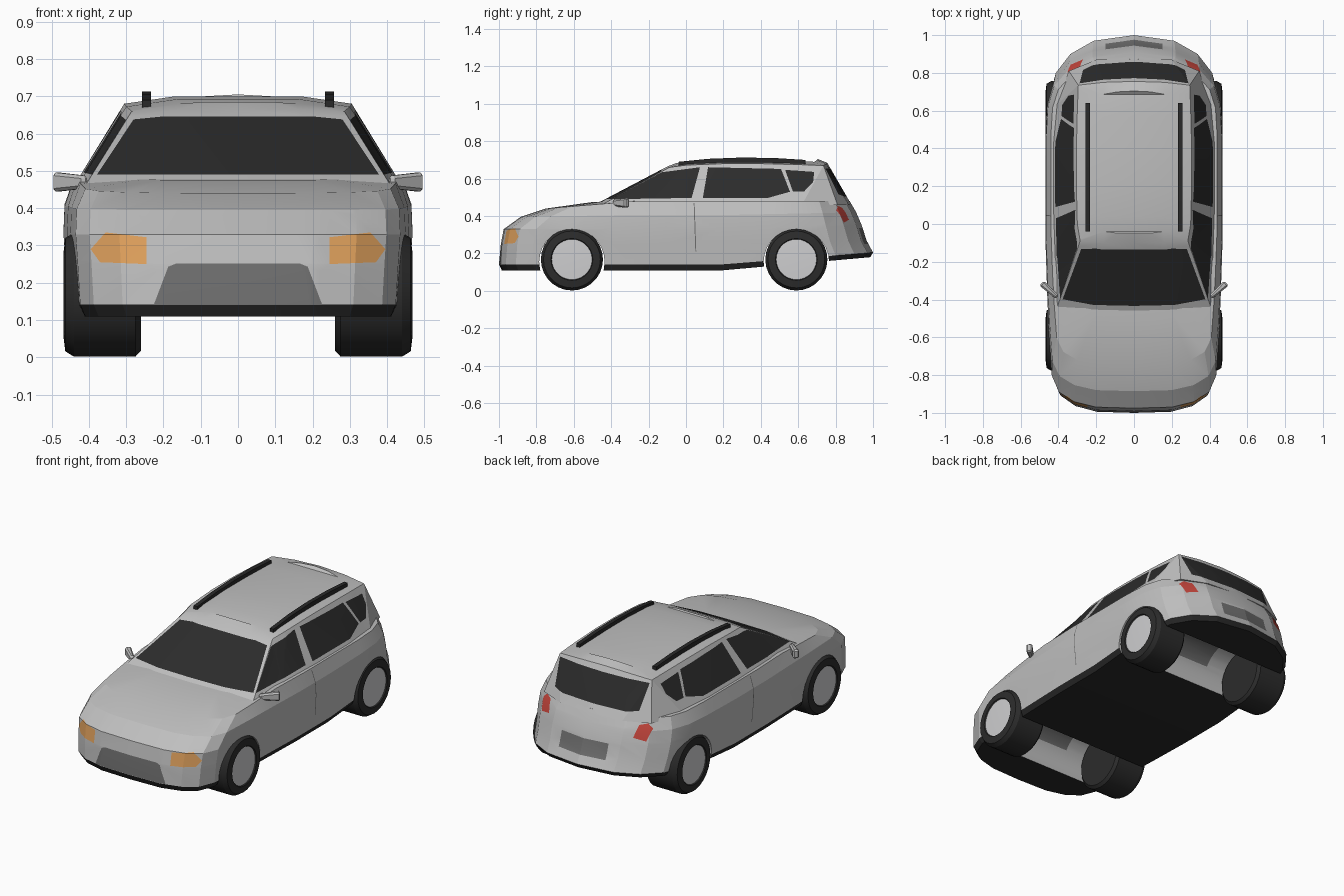
import bpy, bmesh, math
from mathutils import Vector, Matrix

if "Cube" in bpy.data.objects:
    bpy.data.objects.remove(bpy.data.objects["Cube"])


def material(name, r, g, b):
    m = bpy.data.materials.new(name)
    m.use_nodes = True
    m.diffuse_color = (r, g, b, 1)
    m.node_tree.nodes["Principled BSDF"].inputs["Base Color"].default_value = (r, g, b, 1)
    return m


PALETTE = [material("silver paint", .52, .52, .52), material("black trim", .022, .022, .022),
           material("dark glass", .025, .025, .025), material("tyre rubber", .025, .025, .025),
           material("wheel cover", .62, .62, .63), material("amber lamp", .75, .36, .11),
           material("red lamp", .55, .06, .045), material("grey grille", .16, .16, .16)]
SILVER, BLACK, GLASS, TYRE, COVER, AMBER, RED, GREY = range(len(PALETTE))


def finish(name, bm, smooth=None):
    bmesh.ops.recalc_face_normals(bm, faces=bm.faces)
    mesh = bpy.data.meshes.new(name)
    bm.to_mesh(mesh)
    bm.free()
    for m in PALETTE:
        mesh.materials.append(m)
    obj = bpy.data.objects.new(name, mesh)
    bpy.context.collection.objects.link(obj)
    if smooth:
        shade(obj, smooth)
    return obj


def shade(obj, degrees):
    bpy.ops.object.select_all(action='DESELECT')
    obj.select_set(True)
    bpy.context.view_layer.objects.active = obj
    bpy.ops.object.shade_smooth_by_angle(angle=math.radians(degrees))


def loft(rings, colours):
    """Skin half outlines (nose centre to tail centre), mirrored in x, with both caps."""
    bm = bmesh.new()
    right, left = [], []
    for ring in rings:
        r = [bm.verts.new(p) for p in ring]
        l = [bm.verts.new((-x, y, z)) for x, y, z in ring[1:-1]]
        right.append(r)
        left.append([r[0]] + l + [r[-1]])

    def strip(a, b, colour):
        for i in range(len(a) - 1):
            quad = list(dict.fromkeys((a[i], a[i + 1], b[i + 1], b[i])))
            bm.faces.new(quad).material_index = colour

    for side in (right, left):
        for k in range(len(rings) - 1):
            strip(side[k], side[k + 1], colours[k])
    strip(right[0], left[0], colours[0])
    strip(right[-1], left[-1], colours[-1])
    return bm


def paint(bm, outline, axes, facing, colour):
    """Cut a convex outline into the faces that look along the facing axis and colour them."""
    a, b = axes
    c = 3 - a - b
    mid = [sum(p[k] for p in outline) / len(outline) for k in (0, 1)]
    lo = [min(p[k] for p in outline) for k in (0, 1)]
    hi = [max(p[k] for p in outline) for k in (0, 1)]
    planes = []
    for p, q in zip(outline, outline[1:] + outline[:1]):
        co, no = Vector(), Vector()
        co[a], co[b] = p
        no[a], no[b] = q[1] - p[1], p[0] - q[0]
        if no[a] * (mid[0] - p[0]) + no[b] * (mid[1] - p[1]) > 0:
            no = -no
        planes.append((co, no.normalized()))

    def nearby():
        bm.normal_update()
        return [f for f in bm.faces if f.normal[c] * facing > .22 and all(
            max(v.co[x] for v in f.verts) > lo[k] and min(v.co[x] for v in f.verts) < hi[k]
            for k, x in enumerate(axes))]

    for co, no in planes:
        faces = nearby()
        edges = {e for f in faces for e in f.edges}
        verts = {v for f in faces for v in f.verts}
        bmesh.ops.bisect_plane(bm, geom=faces + list(edges) + list(verts), dist=1e-5,
                               plane_co=co, plane_no=no)
    for f in nearby():
        centre = f.calc_center_median()
        if all((centre - co).dot(no) < 1e-5 for co, no in planes):
            f.material_index = colour


def flip(outline):
    return [(-x, z) for x, z in outline]


def both(half):
    return half + flip(half)[::-1]


# Lower body: one plan outline, resized at each level
PLAN = [(0, 0), (.43, .003), (.68, .018), (.85, .045), (.93, .09), (.96, .2), (.98, .3),
        (1, .45), (1, .6), (1, .75), (.98, .84), (.91, .9), (.74, .95), (.47, .985), (0, 1)]
# Each level: nose y, tail y, half width, then height at nose, middle and tail
LEVELS = [(-.985, .985, .44, .11, .11, .18), (-1, 1, .455, .142, .142, .205),
          (-.99, .965, .462, .25, .25, .27), (-.975, .94, .468, .33, .33, .35),
          (-.885, .91, .465, .395, .405, .42), (-.75, .875, .44, .44, .48, .48),
          (-.5, .6, .3, .475, .488, .488)]


def level(nose, tail, width, z_nose, z_mid, z_tail):
    ring = []
    for x, t in PLAN:
        z = z_nose + (z_mid - z_nose) * min(1, t / .3)
        z += (z_tail - z_mid) * max(0, (t - .6) / .4)
        ring.append((x * width, nose + (tail - nose) * t, z))
    return ring


body = finish("lower_body", loft([level(*l) for l in LEVELS], [BLACK] + [SILVER] * 6))

# Wheel wells run right across the body
AXLES = (-.61, .59)
for y in AXLES:
    bm = bmesh.new()
    bmesh.ops.create_cone(bm, cap_ends=True, segments=28, radius1=.175, radius2=.175, depth=1.4,
                          matrix=Matrix.Translation((0, y, .155)) @ Matrix.Rotation(math.pi / 2, 4, 'Y'))
    cutter = finish("wheel_well_cutter", bm)
    cutter.hide_render = True
    cutter.hide_set(True)
    mod = body.modifiers.new("wheel_well", 'BOOLEAN')
    mod.operation, mod.solver, mod.object = 'DIFFERENCE', 'EXACT', cutter
bpy.context.view_layer.update()
carved = body.evaluated_get(bpy.context.evaluated_depsgraph_get())
bm = bmesh.new()
bm.from_mesh(carved.to_mesh())
carved.to_mesh_clear()
body.modifiers.clear()
for helper in [o for o in bpy.data.objects if o.name.startswith("wheel_well_cutter")]:
    bpy.data.objects.remove(helper)
bmesh.ops.triangulate(bm, faces=bm.faces)

# Lamps, grille, rear panel and door seams on the lower body
XZ, YZ = (0, 2), (1, 2)
headlamp = [(.245, .25), (.37, .255), (.395, .29), (.355, .335), (.245, .322)]
tail_lamp = [(.27, .38), (.335, .365), (.352, .43), (.325, .455), (.285, .445)]
for shape in (headlamp, flip(headlamp)):
    paint(bm, shape, XZ, -1, AMBER)
for shape in (tail_lamp, flip(tail_lamp)):
    paint(bm, shape, XZ, 1, RED)
paint(bm, both([(.225, .143), (.187, .243), (.165, .252)]), XZ, -1, GREY)
paint(bm, both([(.15, .25), (.15, .335)]), XZ, 1, GREY)
seam = [(.05, .21), (.055, .21), (.046, .47), (.041, .47)]
for side in (1, -1):
    paint(bm, seam, YZ, side, GREY)
bm.to_mesh(body.data)
bm.free()
shade(body, 14)

# Cabin: waist outline, roof edge and raised roof crown
waist = [(0, -.49), (.22, -.485), (.41, -.45), (.43, -.2), (.44, .1), (.44, .4),
         (.42, .62), (.345, .81), (.2, .87), (0, .885)]
roof = [(0, -.1, .665), (.16, -.1, .665), (.285, -.09, .66), (.3, 0, .672), (.305, .2, .68),
        (.305, .4, .68), (.3, .6, .675), (.295, .735, .67), (.16, .75, .68), (0, .755, .685)]
crown = [(x * .55, .33 + (y - .33) * .88, z + .02) for x, y, z in roof]
bm = loft([[(x, y, .46) for x, y in waist], roof, crown], [SILVER] * 3)
bmesh.ops.recalc_face_normals(bm, faces=bm.faces)
bmesh.ops.triangulate(bm, faces=bm.faces)

# Windows
paint(bm, both([(.378, .49), (.28, .638), (.2, .646)]), XZ, -1, GLASS)
paint(bm, both([(.2, .505), (.27, .515), (.288, .655)]), XZ, 1, GLASS)
side_windows = [
    [(-.395, .49), (-.13, .634), (.075, .661), (.03, .497)],
    [(.09, .497), (.118, .661), (.508, .652), (.556, .53), (.438, .497)],
    [(.53, .647), (.685, .636), (.68, .583), (.63, .53), (.572, .53)]]
for side in (1, -1):
    for shape in side_windows:
        paint(bm, shape, YZ, side, GLASS)
finish("cabin", bm, 14)

# Wheels: turned tyre and cover
TREAD = [(.26, 0), (.26, .15), (.275, .166), (.44, .166), (.463, .152), (.468, .112),
         (.462, .108), (.466, 0)]
SPOKES = 28
for y, place in zip(AXLES, ("front", "rear")):
    for side, hand in ((1, "left"), (-1, "right")):
        bm = bmesh.new()
        loops = []
        for x, r in TREAD:
            turns = [2 * math.pi * k / SPOKES for k in range(SPOKES)]
            loops.append([bm.verts.new((side * x, y + r * math.cos(a), .168 + r * math.sin(a)))
                          for a in (turns if r else [0])])
        for j, (p, q) in enumerate(zip(loops, loops[1:])):
            for k in range(SPOKES):
                n = (k + 1) % SPOKES
                corners = [p[k % len(p)], p[n % len(p)], q[n % len(q)], q[k % len(q)]]
                face = bm.faces.new(list(dict.fromkeys(corners)))
                face.material_index = COVER if j == len(TREAD) - 2 else TYRE
        finish(f"{place}_{hand}_wheel", bm, 30)

# Roof rails and door mirrors
RAIL = [(-.04, .69), (.12, .706), (.3, .713), (.48, .71), (.64, .7)]
for side, hand in ((1, "left"), (-1, "right")):
    bm = bmesh.new()
    frames = [[bm.verts.new((side * .245 + dx, y, z + dz))
               for dx, dz in ((-.012, -.03), (.012, -.03), (.012, 0), (-.012, 0))] for y, z in RAIL]
    for f, g in zip(frames, frames[1:]):
        for k in range(4):
            bm.faces.new((f[k], f[k - 1], g[k - 1], g[k]))
    bm.faces.new(frames[0])
    bm.faces.new(frames[-1])
    for f in bm.faces:
        f.material_index = BLACK
    finish(f"{hand}_roof_rail", bm)

    bm = bmesh.new()
    bmesh.ops.create_cube(bm, size=1)
    for v in bm.verts:
        taper = .65 if v.co.x < 0 else 1
        v.co = Vector((v.co.x * .11, v.co.y * .035 * taper, v.co.z * .052 * taper))
    bmesh.ops.bevel(bm, geom=bm.edges[:], offset=.008, segments=1, affect='EDGES')
    bmesh.ops.rotate(bm, verts=bm.verts, matrix=Matrix.Rotation(math.radians(42), 3, 'Z'))
    for v in bm.verts:
        v.co = Vector((side * (v.co.x + .448), v.co.y - .35, v.co.z + .47))
    finish(f"{hand}_door_mirror", bm)
